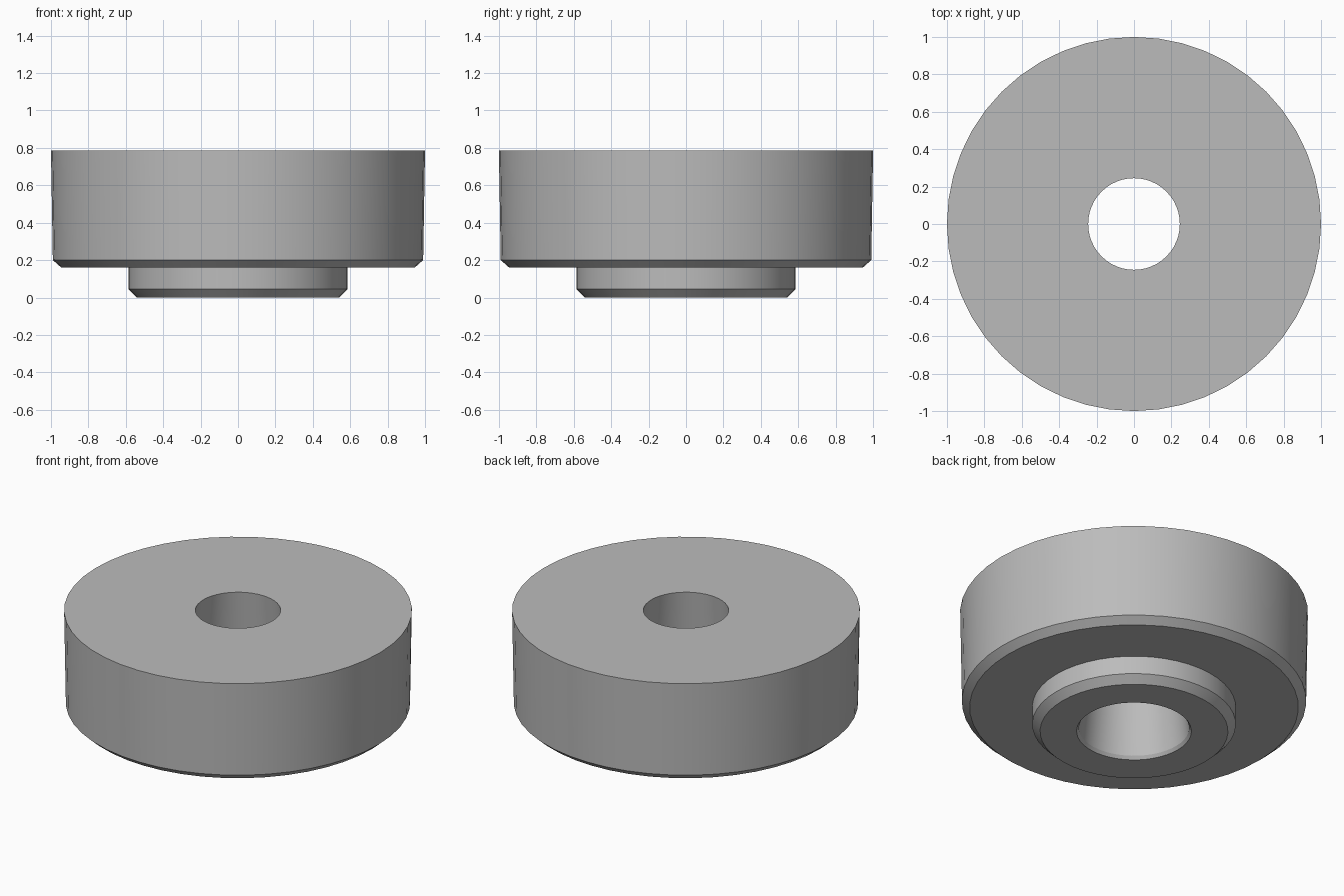
import bpy
import bmesh
import math

cube = bpy.data.objects.get("Cube")
if cube:
    bpy.data.objects.remove(cube)

# Plain grey rubber
grey = bpy.data.materials.new("grey")
grey.use_nodes = True
colour = (0.5, 0.5, 0.5, 1)
grey.diffuse_color = colour
grey.node_tree.nodes["Principled BSDF"].inputs["Base Color"].default_value = colour


def lathe(name, profile, segments=48):
    """Revolve a closed (radius, height) profile around z."""
    bm = bmesh.new()
    verts = [bm.verts.new((r, 0, z)) for r, z in profile]
    edges = [bm.edges.new((a, b)) for a, b in zip(verts, verts[1:] + verts[:1])]
    bmesh.ops.spin(bm, geom=verts + edges, cent=(0, 0, 0), axis=(0, 0, 1),
                   angle=math.tau, steps=segments, use_duplicate=False)
    bmesh.ops.remove_doubles(bm, verts=bm.verts, dist=0.0005)
    bmesh.ops.recalc_face_normals(bm, faces=bm.faces)
    mesh = bpy.data.meshes.new(name)
    bm.to_mesh(mesh)
    bm.free()
    mesh.materials.append(grey)
    obj = bpy.data.objects.new(name, mesh)
    bpy.context.collection.objects.link(obj)
    bpy.context.view_layer.objects.active = obj
    obj.select_set(True)
    bpy.ops.object.shade_smooth_by_angle(angle=math.radians(25))
    obj.select_set(False)
    return obj


# Stepped bushing: chamfered collar, drafted outer wall, tapered bore
lathe("stepped_bushing", [
    (0.33, 0), (0.54, 0), (0.585, 0.045), (0.585, 0.16),
    (0.945, 0.16), (0.99, 0.2), (1.0, 0.785),
    (0.245, 0.785), (0.317, 0.02),
])
